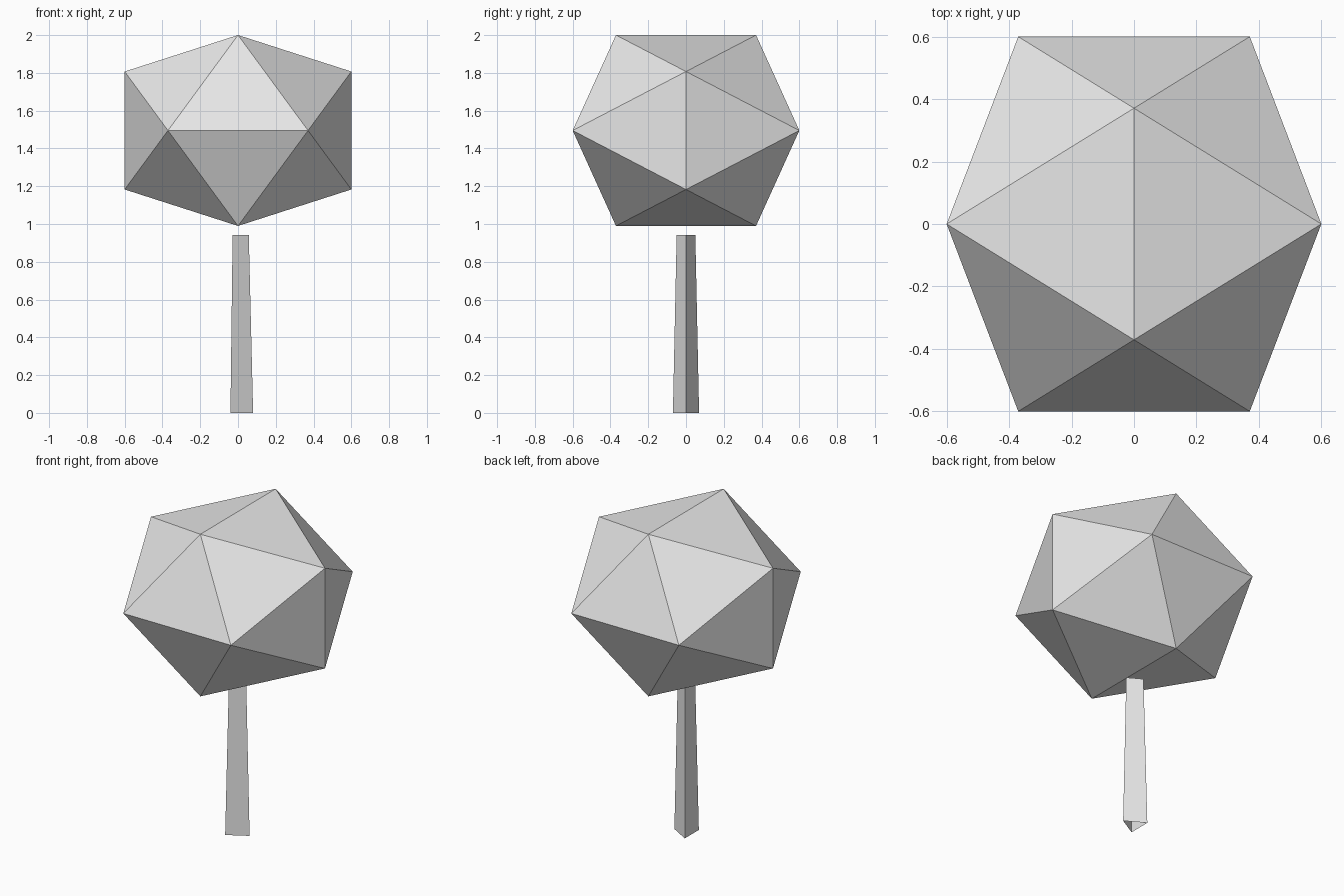
import bpy, bmesh, math
from itertools import product

if "Cube" in bpy.data.objects:
    bpy.data.objects.remove(bpy.data.objects["Cube"])

grey = bpy.data.materials.new("light_grey")
grey.diffuse_color = (0.8, 0.8, 0.8, 1)
grey.use_nodes = True
grey.node_tree.nodes["Principled BSDF"].inputs["Base Color"].default_value = grey.diffuse_color


def add_object(name, bm):
    mesh = bpy.data.meshes.new(name)
    bmesh.ops.recalc_face_normals(bm, faces=bm.faces[:])
    bm.to_mesh(mesh)
    bm.free()
    mesh.materials.append(grey)
    obj = bpy.data.objects.new(name, mesh)
    bpy.context.collection.objects.link(obj)
    return obj


# Foliage: icosahedron (three crossed golden rectangles), slightly squashed in z
LONG = 0.6
SHORT = LONG / ((1 + math.sqrt(5)) / 2)
SQUASH, CENTRE = 0.842, 1.495
bm = bmesh.new()
for s, t in product((-1, 1), repeat=2):
    for x, y, z in ((0, s * SHORT, t * LONG),
                    (s * SHORT, t * LONG, 0),
                    (s * LONG, 0, t * SHORT)):
        bm.verts.new((x, y, CENTRE + z * SQUASH))
bmesh.ops.convex_hull(bm, input=bm.verts[:])
add_object("foliage", bm)

# Trunk: tapered three-sided tube with open ends, one edge towards +x
bm = bmesh.new()
rings = []
for radius, z in ((0.08, 0.0), (0.057, 0.943)):
    rings.append([bm.verts.new((radius * math.cos(i * math.tau / 3),
                                radius * math.sin(i * math.tau / 3), z))
                  for i in range(3)])
low, high = rings
for i in range(3):
    j = (i + 1) % 3
    bm.faces.new((low[i], low[j], high[j], high[i]))
add_object("trunk", bm)
